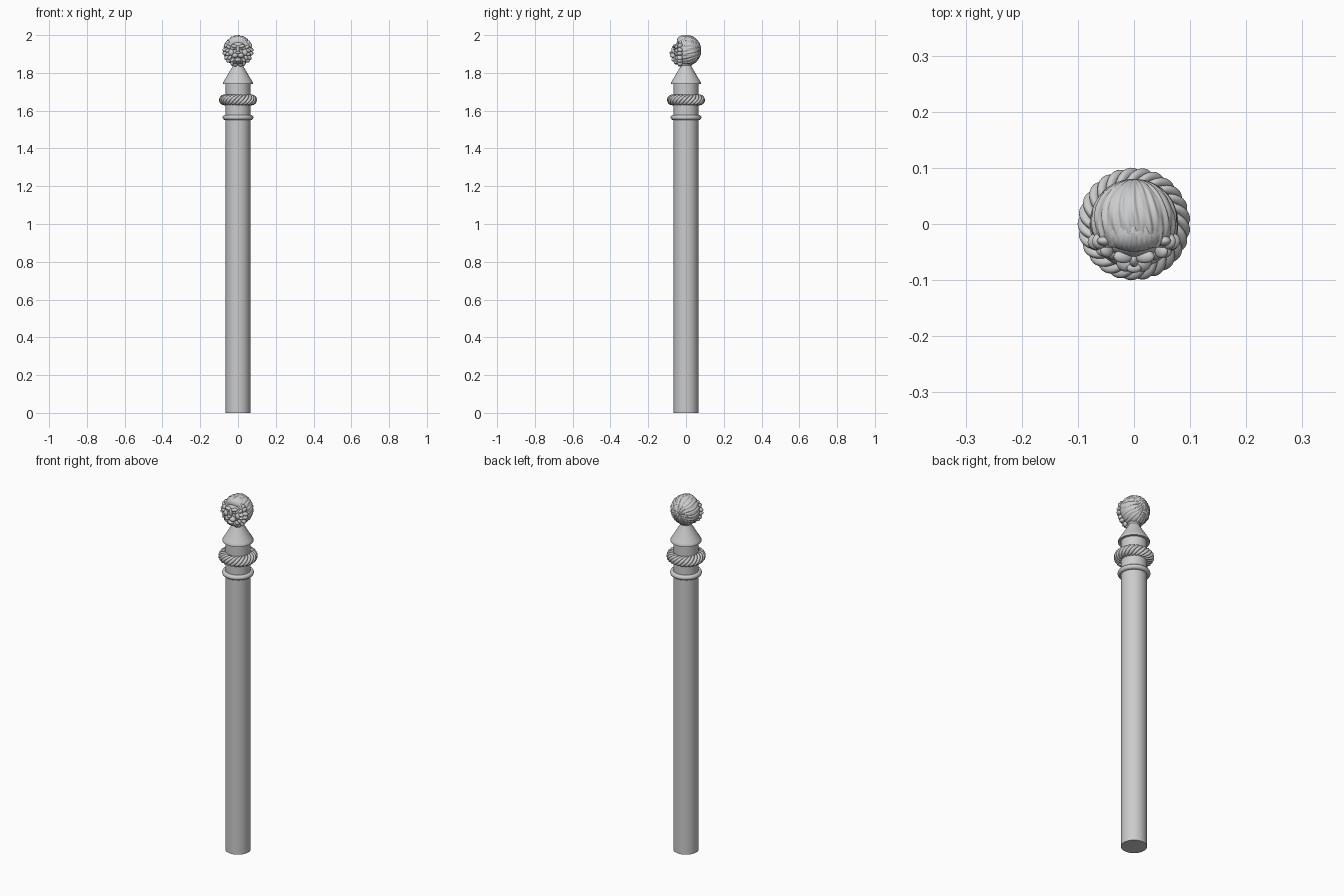
import bpy, bmesh, math
from math import sin, cos, pi
from mathutils import Vector, Matrix

if "Cube" in bpy.data.objects:
    bpy.data.objects.remove(bpy.data.objects["Cube"])


def finish(name, bm, angle=40):
    bmesh.ops.recalc_face_normals(bm, faces=bm.faces)
    me = bpy.data.meshes.new(name)
    bm.to_mesh(me)
    bm.free()
    ob = bpy.data.objects.new(name, me)
    bpy.context.collection.objects.link(ob)
    bpy.ops.object.select_all(action='DESELECT')
    bpy.context.view_layer.objects.active = ob
    ob.select_set(True)
    bpy.ops.object.shade_smooth_by_angle(angle=math.radians(angle))
    return ob


def lathe(name, profile, n=64):
    bm = bmesh.new()
    rings = [[bm.verts.new((r * cos(2 * pi * i / n), r * sin(2 * pi * i / n), z))
              for i in range(n)] for r, z in profile]
    for a, b in zip(rings, rings[1:]):
        for i in range(n):
            j = (i + 1) % n
            bm.faces.new((a[i], a[j], b[j], b[i]))
    bm.faces.new(rings[0])
    bm.faces.new(rings[-1])
    return finish(name, bm)


def torus(name, R, z, nu, nv, radius, twist=0):
    # radius(p) is the section radius; the section turns `twist` times per lap
    bm = bmesh.new()
    grid = []
    for i in range(nu):
        t = 2 * pi * i / nu
        row = []
        for k in range(nv):
            p = 2 * pi * k / nv
            r = radius(p)
            q = p + twist * t
            d = R + r * cos(q)
            row.append(bm.verts.new((d * cos(t), d * sin(t), z + r * sin(q))))
        grid.append(row)
    for i in range(nu):
        # the last lap closes after a whole number of turns
        a, b = grid[i], grid[(i + 1) % nu]
        for k in range(nv):
            m = (k + 1) % nv
            bm.faces.new((a[k], b[k], b[m], a[m]))
    return finish(name, bm, 70)


def blob(bm, c, s, tilt=0, u=24, v=14):
    m = Matrix.Translation(c) @ Matrix.Rotation(tilt, 4, 'Y') @ Matrix.Diagonal((*s, 1))
    return bmesh.ops.create_uvsphere(bm, u_segments=u, v_segments=v, radius=1, matrix=m)['verts']


def pair(bm, c, s, tilt=0):
    for k in (1, -1):
        blob(bm, (c[0] * k, c[1], c[2]), s, tilt * k)


# Post, conical cap and neck
lathe("post_shaft", [(.065, 0), (.065, 1.75)])
lathe("post_cap", [(.06, 1.742), (.079, 1.742), (.079, 1.75), (.074, 1.758),
                   (.031, 1.83), (.028, 1.838), (.032, 1.845), (.034, 1.86)])

# Plain ring and twisted rope collar
torus("plain_ring", .068, 1.564, 64, 16, lambda p: .0135)
torus("rope_collar", .072, 1.657, 200, 50,
      lambda p: .021 + .0075 * abs(sin(2.5 * p)) ** .7, 5)

# Mane: ball combed with grooves running from the face to the back
bm = bmesh.new()
bmesh.ops.create_uvsphere(bm, u_segments=160, v_segments=60, radius=1,
                          matrix=Matrix.Rotation(pi / 2, 4, 'X'))
for v in bm.verts:
    x, y, z = v.co
    a = math.atan2(x, z)
    edge = math.hypot(x, z)
    g = 1 + edge * (.022 * sin(22 * a + 2.5 * sin(3 * y)) + .014 * sin(37 * a + 3 * y))
    v.co = (x * .076 * g, max(.004 + y * .076 * g, -.042), 1.919 + z * .079 * g)
finish("mane", bm, 70)

# Fringe swelling over the forehead
bm = bmesh.new()
for v in blob(bm, (0, -.015, 1.966), (.056, .034, .031), 0, 96, 32):
    v.co.z += .0012 * sin(v.co.x * 700) - 3 * v.co.x ** 2
finish("fringe", bm, 70)

# Curled mane locks framing the face
bm = bmesh.new()
for row, (rad, y, size, count) in enumerate([(.066, -.032, .016, 14), (.054, -.047, .013, 12)]):
    for i in range(count):
        a = math.radians(-25 + 230 * i / (count - 1)) + pi
        c = Vector((rad * cos(a), y, 1.914 + rad * sin(a)))
        for v in blob(bm, c, (size * 1.1, size * .95, size * .68), -a + .35 * (-1) ** i, 20, 12):
            d = v.co - c
            v.co.y += .0015 * sin(d.length * 500 + i)
finish("mane_locks", bm, 70)

# Face: skull front, brows, cheeks, eyes, muzzle, nose and jaw
bm = bmesh.new()
blob(bm, (0, -.036, 1.912), (.046, .027, .055))
pair(bm, (.019, -.058, 1.941), (.018, .012, .009), -.3)
pair(bm, (.036, -.049, 1.908), (.016, .015, .018))
pair(bm, (.02, -.06, 1.926), (.008, .006, .005))
finish("face", bm, 70)

bm = bmesh.new()
blob(bm, (0, -.063, 1.922), (.009, .014, .024))
blob(bm, (0, -.079, 1.907), (.013, .008, .007))
pair(bm, (.014, -.068, 1.893), (.018, .017, .013), .3)
finish("muzzle", bm, 70)

bm = bmesh.new()
blob(bm, (0, -.06, 1.869), (.018, .017, .01))
for k in range(-2, 3):
    blob(bm, (k * .01, -.052, 1.858 + .002 * abs(k)), (.006, .013, .014), -.15 * k)
finish("jaw_and_beard", bm, 70)

# Small rounded ears
bm = bmesh.new()
pair(bm, (.052, -.03, 1.957), (.013, .009, .015), .6)
finish("ears", bm, 70)
